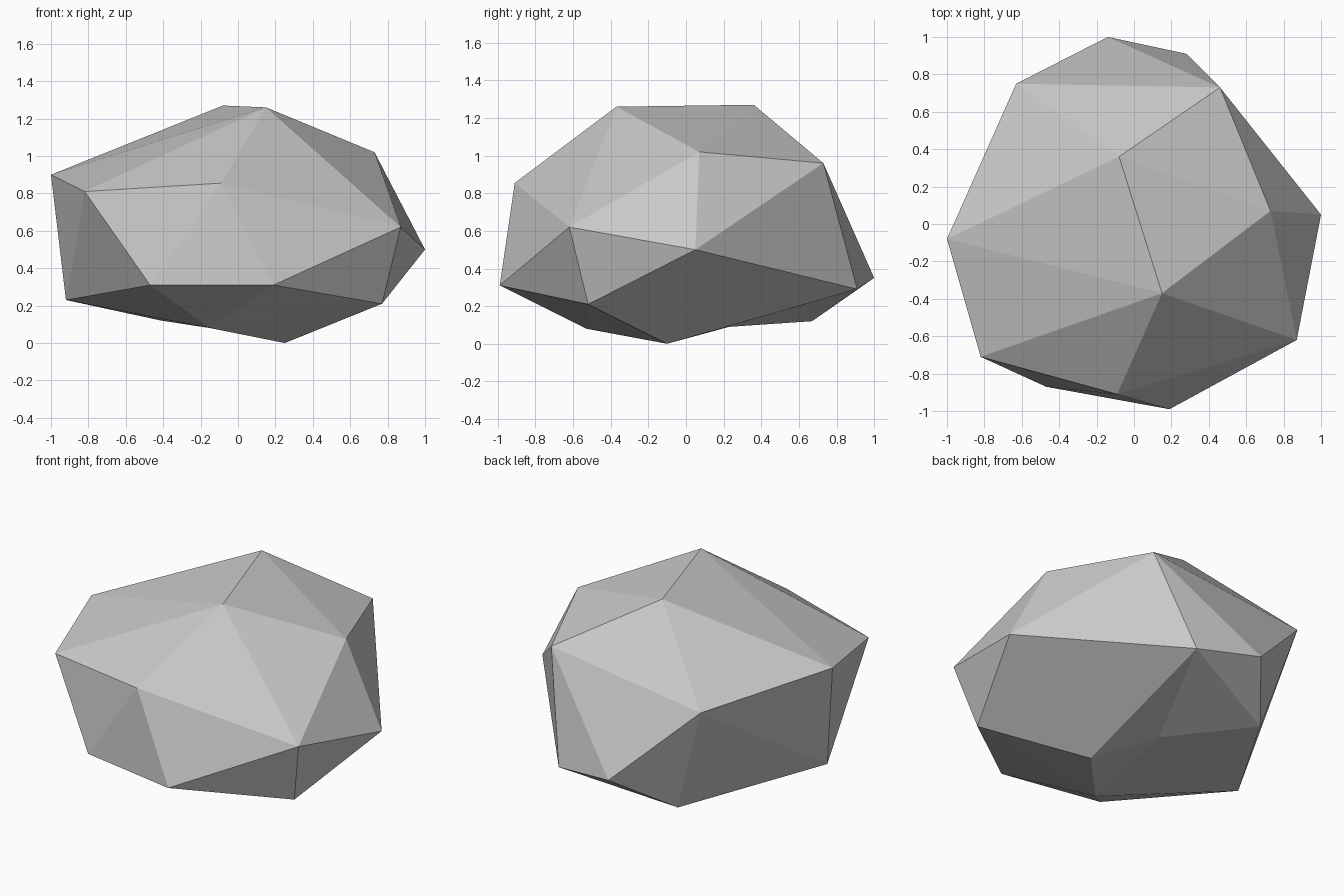
import bpy
import bmesh
from mathutils import Vector

default_cube = bpy.data.objects.get("Cube")
if default_cube:
    bpy.data.objects.remove(default_cube, do_unlink=True)

# Stone colour
stone = bpy.data.materials.new("stone grey")
stone.use_nodes = True
stone_colour = (0.58, 0.58, 0.58, 1)
stone.diffuse_color = stone_colour
shader = next(n for n in stone.node_tree.nodes if n.type == "BSDF_PRINCIPLED")
shader.inputs["Base Color"].default_value = stone_colour
shader.inputs["Roughness"].default_value = 0.9

# Corners of the boulder, grouped by layer from the ground up
base_corners = [(.25, -.1, 0), (-.41, .67, .12), (-.15, -.53, .08)]
lower_corners = [(.77, -.52, .21), (.19, -.99, .31), (-.47, -.87, .31),
                 (-.92, -.14, .23), (-.14, 1, .35), (.28, .91, .29)]
middle_corners = [(1, .05, .5), (.87, -.62, .62), (-.82, -.71, .81),
                  (-.09, -.91, .855), (-1, -.08, .9), (-.63, .75, .825),
                  (.46, .73, .96)]
crown_corners = [(.73, .07, 1.02), (.15, -.37, 1.26), (-.08, .36, 1.27)]

# Wrap the corners in a faceted shell
bm = bmesh.new()
corners = [bm.verts.new(point) for layer in
           (base_corners, lower_corners, middle_corners, crown_corners)
           for point in layer]
lowest, rear_foot = corners[:2]
bmesh.ops.convex_hull(bm, input=corners, use_existing_faces=False)


def dent_edge(start, end, target):
    """Split the edge between two corners and press its new corner inward."""
    edge = bm.edges.get((start, end))
    if edge is None:
        return
    new_edge, dent = bmesh.utils.edge_split(edge, start, 0.4)
    dent.co = Vector(target)
    for face in list(dent.link_faces):
        opposite = next(v for v in face.verts
                        if v not in (start, end, dent))
        bmesh.utils.face_split(face, dent, opposite)


# Shallow hollow on the underside
dent_edge(lowest, rear_foot, (0, .23, .09))
bmesh.ops.recalc_face_normals(bm, faces=bm.faces[:])
for face in bm.faces:
    face.smooth = False

# Boulder object
mesh = bpy.data.meshes.new("boulder")
bm.to_mesh(mesh)
bm.free()
mesh.materials.append(stone)
boulder = bpy.data.objects.new("boulder", mesh)
bpy.context.collection.objects.link(boulder)
